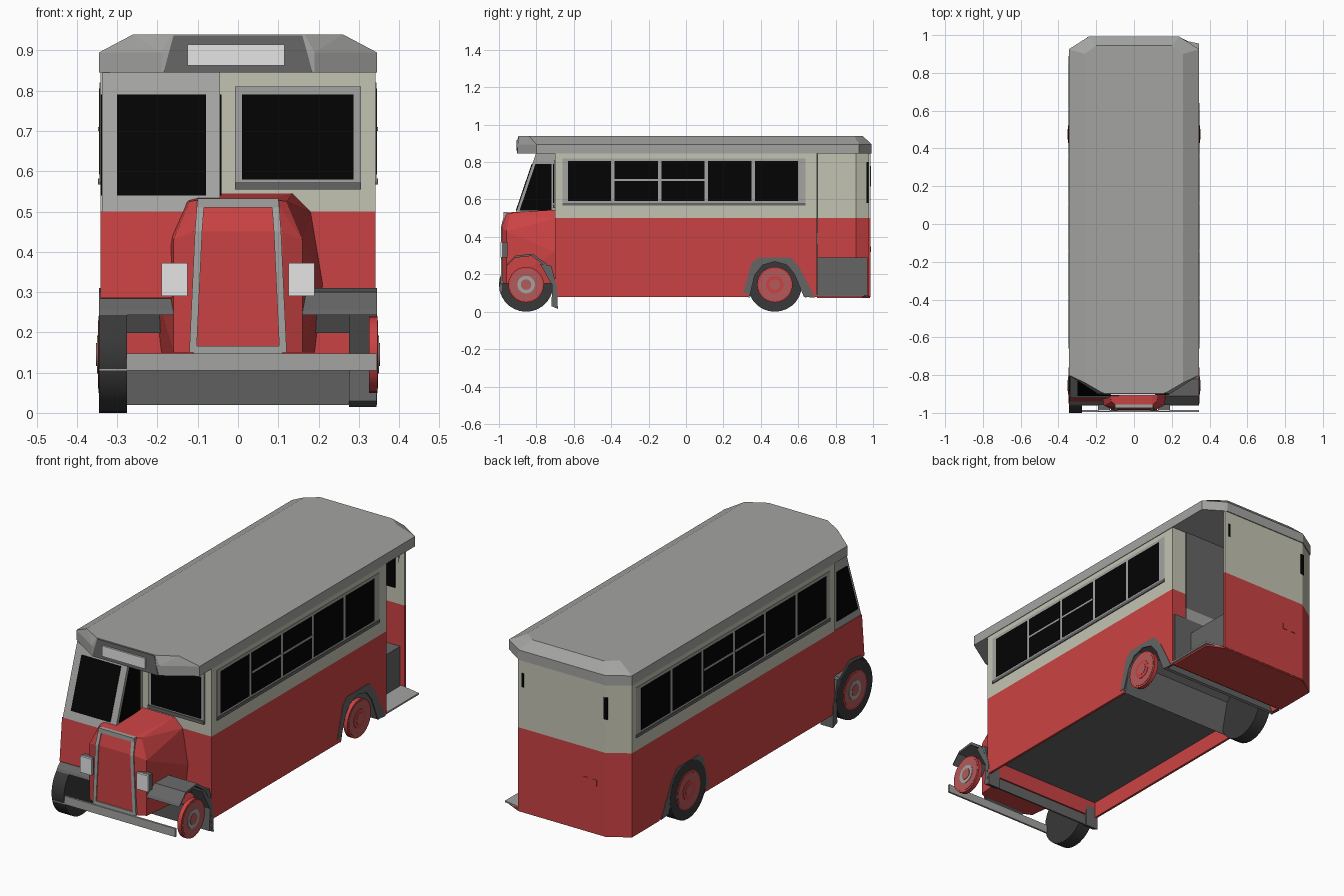
import bpy, bmesh
from math import pi

cube = bpy.data.objects.get("Cube")
if cube:
    bpy.data.objects.remove(cube, do_unlink=True)


def material(name, r, g, b):
    m = bpy.data.materials.new(name)
    m.use_nodes = True
    m.diffuse_color = (r, g, b, 1)
    m.node_tree.nodes["Principled BSDF"].inputs["Base Color"].default_value = (r, g, b, 1)
    return m


RED = material("red paint", .6, .055, .057)
CREAM = material("cream paint", .55, .55, .45)
GREY = material("light grey", .37, .37, .36)
DARK = material("dark grey", .13, .13, .13)
RUBBER = material("tyre rubber", .04, .04, .04)
GLASS = material("black glass", .001, .001, .001)
WHITE = material("lamp white", .78, .78, .78)
RIM = material("wheel red", .45, .1, .1)
W = .342  # half width of the body


def finish(name, bm, mat):
    bmesh.ops.recalc_face_normals(bm, faces=bm.faces)
    me = bpy.data.meshes.new(name)
    bm.to_mesh(me)
    bm.free()
    ob = bpy.data.objects.new(name, me)
    me.materials.append(mat)
    bpy.context.collection.objects.link(ob)
    return ob


def hull(name, pts, mat):
    """Convex solid around the points."""
    bm = bmesh.new()
    for p in pts:
        bm.verts.new(p)
    res = bmesh.ops.convex_hull(bm, input=bm.verts)
    loose = set(res["geom_interior"]) | set(res["geom_unused"])
    bmesh.ops.delete(bm, geom=[v for v in loose if isinstance(v, bmesh.types.BMVert)], context="VERTS")
    bmesh.ops.dissolve_limit(bm, angle_limit=.01, verts=bm.verts, edges=bm.edges)
    return finish(name, bm, mat)


def box(name, x0, x1, y0, y1, z0, z1, mat):
    return hull(name, [(x, y, z) for x in (x0, x1) for y in (y0, y1) for z in (z0, z1)], mat)


def prism(name, profile, a, b, mat, axis="x"):
    """Profile is (y, z) swept along x, or (x, y) swept along z."""
    bm = bmesh.new()
    place = (lambda p, t: (t, *p)) if axis == "x" else (lambda p, t: (*p, t))
    lo, hi = ([bm.verts.new(place(p, t)) for p in profile] for t in (a, b))
    bm.faces.new(lo)
    bm.faces.new(hi)
    for i in range(len(lo)):
        j = (i + 1) % len(lo)
        bm.faces.new((lo[i], lo[j], hi[j], hi[i]))
    return finish(name, bm, mat)


def disc(name, x0, x1, y, r, mat):
    bpy.ops.mesh.primitive_cylinder_add(vertices=28, radius=r, depth=abs(x1 - x0),
                                        location=((x0 + x1) / 2, y, .145), rotation=(0, pi / 2, 0))
    ob = bpy.context.object
    ob.name = name
    ob.data.materials.append(mat)
    bpy.ops.object.shade_smooth_by_angle(angle=.6)


# Main saloon: raised floor between side skirts, with a rear wheel channel
channel = [(.33, .08), (.37, .24), (.42, .28), (.54, .28), (.6, .22), (.65, .08)]
skirt = [(-.7, .08)] + channel + [(.7, .08), (.7, .5), (-.7, .5)]
core = [(-.7, .17), (.345, .17)] + channel[1:5] + [(.62, .17), (.7, .17), (.7, .5), (-.7, .5)]
prism("saloon_core", core, -W + .01, W - .01, RED)
for s in (-1, 1):
    prism("saloon_skirt", skirt, s * (W - .012), s * W, RED)
box("saloon_front_apron", -W, W, -.7, -.69, .08, .3, RED)
box("saloon_upper", -W, W, -.7, .7, .5, .87, CREAM)
box("saloon_floor", -W + .012, W - .012, -.69, .34, .162, .172, DARK)
liner = channel + [(y + (.475 - y) * .06, z - .006) for y, z in reversed(channel)]
prism("rear_wheel_channel", liner, -W + .002, W - .002, DARK)

# Bulkhead facing the rear platform
box("bulkhead_upper", -.32, .26, .7, .706, .42, .85, DARK)
box("bulkhead_band", -.32, .26, .7, .706, .36, .42, GREY)
box("bulkhead_lower", -.32, W - .01, .69, .706, .08, .36, DARK)

# Rear shell around the open platform
shell = [(-W, .7), (-W, .92), (-.24, .987), (.25, .987),
         (.25, .975), (-.235, .975), (-W + .012, .91), (-W + .012, .7)]
prism("rear_shell_lower", shell, .08, .5, RED, "z")
prism("rear_shell_upper", shell, .5, .88, CREAM, "z")
floor_plan = [(-W, .7), (-W, .92), (-.24, .985), (.25, .985), (.335, .945), (.335, .7)]
prism("platform_underside", floor_plan, .074, .082, RED, "z")
prism("platform_floor", [(-.24, .7), (-.24, .97), (.25, .975), (.345, .955), (.345, .7)], .082, .09, GREY, "z")
prism("platform_seat_box", [(-.32, .706), (-.32, .9), (-.235, .97), (.23, .97), (.23, .706)], .09, .29, DARK, "z")
box("rear_window_inside", -.2, .2, .966, .976, .58, .8, GLASS)
box("rear_window_edge", -.25, -.23, .975, .989, .67, .78, GLASS)
box("rear_window_edge", .218, .228, .975, .989, .71, .78, GLASS)
for x in (-.18, -.13):
    box("rear_reflector", x - .013, x + .013, .985, .99, .32, .35, RED)

# Roof with tapered crown and overhanging front
roof = []
for s in (-1, 1):
    for z in (.845, .895):
        roof += [(s * .19, -.9, z), (s * .345, -.8, z), (s * .345, .925, z), (s * .24, .992, z)]
    roof += [(s * .165, -.895, .94), (s * .26, -.84, .94), (s * .26, .9, .94), (s * .2, .945, .94)]
hull("roof", roof, GREY)
hull("destination_panel", [(s * x, y, z) for s in (-1, 1) for x, z, b in ((.185, .845, -.9), (.16, .937, -.895))
                           for y in (b - .004, b + .01)], DARK)
box("destination_board", -.125, .115, -.909, -.89, .862, .915, WHITE)

# Side windows: frame, sill, panes and slide bars
PITCH = .25
for s, count, barred in ((1, 5, (1, 2)), (-1, 6, (2, 3))):
    end = -.66 + PITCH * count + .05
    a, b, c = (sorted((s * .335, s * x)) for x in (.344, .3455, .347))
    box("window_frame", *a, -.66, end, .575, .82, GREY)
    box("window_sill", *c, -.66, end, .567, .582, DARK)
    for i in range(count):
        y = -.632 + PITCH * i
        box("window_pane", *b, y, y + PITCH - .018, .592, .805, GLASS)
        if i in barred:
            box("window_bar", *c, y, y + PITCH - .018, .7, .71, GREY)

# Front bulkhead window beside the bonnet
box("bulkhead_frame", -.008, .305, -.707, -.69, .57, .81, GREY)
box("bulkhead_sill", -.008, .305, -.712, -.69, .555, .572, DARK)
box("bulkhead_glass", .01, .287, -.712, -.69, .58, .79, GLASS)


# Half cab with raked windscreen
def rake(z):
    return -.92 + (z - .5) * .34


prism("cab_lower", [(-.69, .27), (-.94, .285), (-.92, .5), (-.69, .5)], -W, -.045, RED)
prism("cab_upper", [(-.69, .5), (rake(.5), .5), (rake(.86), .86), (-.69, .86)], -.338, -.045, GREY)
prism("cab_windscreen", [(rake(z) + d, z) for z, d in ((.54, -.004), (.79, -.004), (.79, .01), (.54, .01))],
      -.3, -.08, GLASS)
side_glass = [(-.89, .54), (-.805, .79), (-.72, .79), (-.72, .54)]
prism("cab_side_glass", side_glass, -.342, -.33, GLASS)
prism("cab_inner_glass", side_glass, -.05, -.041, GLASS)

# Bonnet and radiator
bonnet = []
for s in (-1, 1):
    bonnet += [(s * .11, -.985, .15), (s * .11, -.985, .45), (s * .09, -.965, .53),
               (s * .16, -.96, .15), (s * .16, -.96, .43), (s * .12, -.94, .525),
               (s * .19, -.7, .15), (s * .21, -.7, .32), (s * .18, -.7, .5), (s * .135, -.7, .545)]
hull("bonnet", bonnet, RED)


def trim(p, q):
    hull("radiator_trim", [(x + dx, y + dy, z) for x, y, z in (p, q)
                           for dx in (-.009, .009) for dy in (-.005, .01)], GREY)


for s in (-1, 1):
    trim((s * .112, -.985, .15), (s * .098, -.985, .45))
    trim((s * .098, -.985, .45), (s * .092, -.965, .53))
    box("headlamp_body", s * .158 - .032, s * .158 + .032, -.985, -.955, .29, .372, DARK)
    box("headlamp_lens", s * .158 - .032, s * .158 + .032, -.993, -.985, .29, .372, WHITE)
box("radiator_top", -.1, .1, -.975, -.955, .51, .532, GREY)
box("radiator_base", -.11, .11, -.99, -.97, .147, .166, GREY)

# Bumper and low front valance across the full width
box("bumper", -.345, .345, -.995, -.985, .105, .147, GREY)
prism("front_valance", [(-.712, .12), (-.7, .02), (-.692, .02), (-.702, .12)], -.34, .345, DARK)

# Front wings: bent strip over the wheel, narrow foot behind it
arc = [(-.955, .255), (-.91, .3), (-.82, .31), (-.75, .26), (-.72, .21)]
wing = arc + [(y - .006, z - .012) for y, z in reversed(arc)]
foot = [(-.78, .255), (-.72, .245), (-.69, .13), (-.685, .015), (-.72, .03), (-.715, .14)]
for s in (-1, 1):
    prism("front_wing", wing, s * .16, s * .345, DARK)
    prism("front_wing_foot", foot, s * .275, s * .344, DARK)

# Rear wheel arch trims
arch = [(.305, .1), (.35, .26), (.385, .29), (.56, .29), (.61, .23), (.69, .075),
        (.63, .08), (.58, .2), (.54, .25), (.475, .268), (.41, .25), (.37, .2), (.335, .1)]
for s in (-1, 1):
    prism("rear_arch", arch, s * .337, s * .344, DARK)

# Wheels: tyres on one side only
for end, y in (("front", -.855), ("rear", .475)):
    disc(end + "_tyre", -.345, -.275, y, .145, RUBBER)
    for s in (-1, 1):
        disc(end + "_rim", s * .325, s * .3465, y, .095, RED)
        disc(end + "_wheel_disc", s * .33, s * .348, y, .085, RIM)
        disc(end + "_hub_ring", s * .33, s * .35, y, .047, GREY if end == "front" else RED)
        disc(end + "_hub", s * .33, s * .352, y, .028, RIM)
